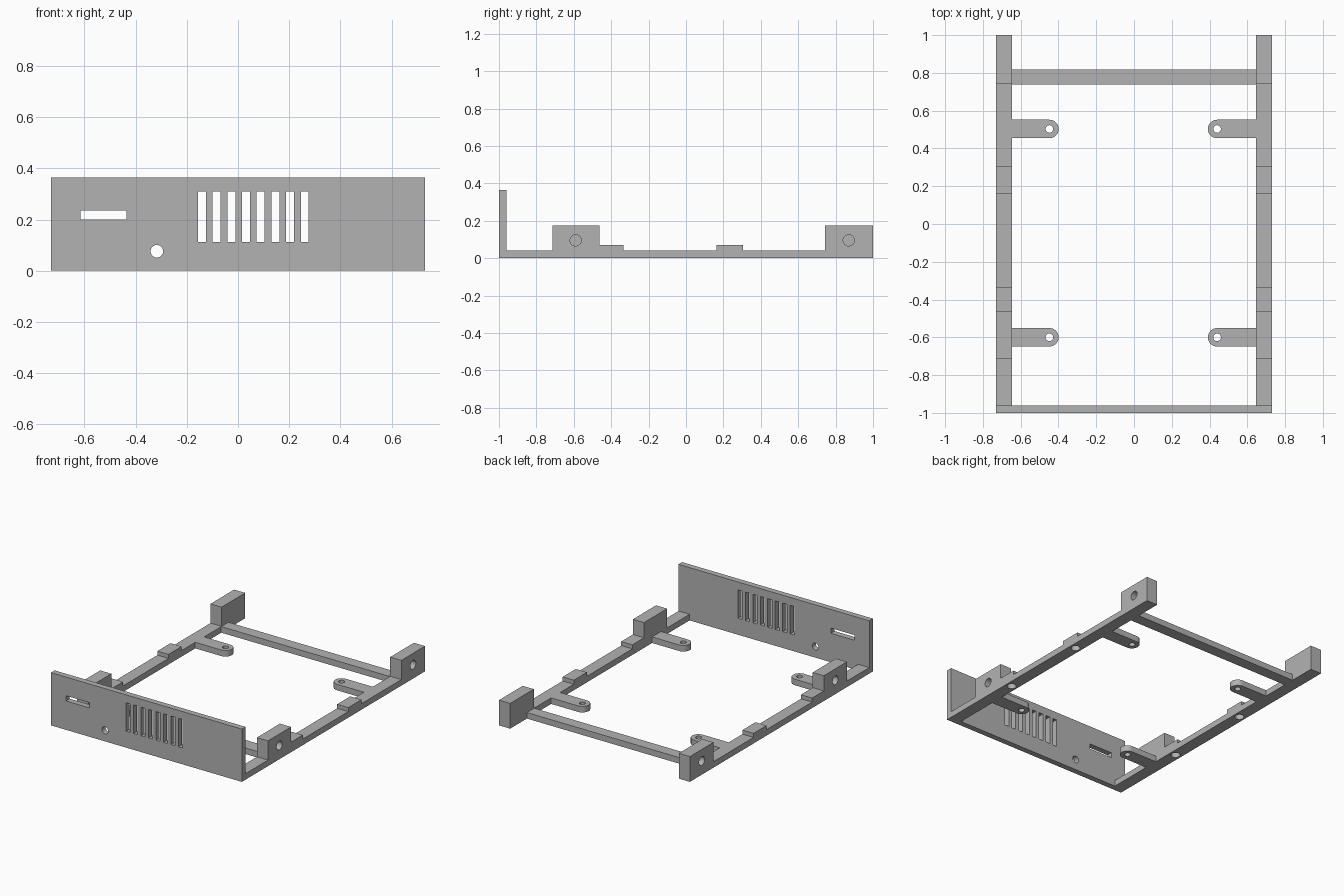
import bpy, bmesh, math
from mathutils import Vector

if "Cube" in bpy.data.objects:
    bpy.data.objects.remove(bpy.data.objects["Cube"])

grey = bpy.data.materials.new("light_grey")
grey.diffuse_color = (0.45, 0.45, 0.45, 1)
grey.use_nodes = True
grey.node_tree.nodes["Principled BSDF"].inputs["Base Color"].default_value = grey.diffuse_color


def prism(name, outline, direction):
    """Extrude a closed outline of 3D points along a direction."""
    bm = bmesh.new()
    face = bm.faces.new([bm.verts.new(p) for p in outline])
    ext = bmesh.ops.extrude_face_region(bm, geom=[face], use_keep_orig=True)
    moved = [g for g in ext["geom"] if isinstance(g, bmesh.types.BMVert)]
    bmesh.ops.translate(bm, verts=moved, vec=Vector(direction))
    bmesh.ops.recalc_face_normals(bm, faces=bm.faces[:])
    mesh = bpy.data.meshes.new(name)
    bm.to_mesh(mesh)
    bm.free()
    mesh.materials.append(grey)
    obj = bpy.data.objects.new(name, mesh)
    bpy.context.collection.objects.link(obj)
    return obj


def box(name, x0, x1, y0, y1, z0, z1):
    return prism(name, [(x0, y0, z0), (x1, y0, z0), (x1, y1, z0), (x0, y1, z0)],
                 (0, 0, z1 - z0))


def rod(center, axis, radius, depth, sides=32):
    """Round cutter centred on a point, along axis 0, 1 or 2."""
    points = []
    for i in range(sides):
        a = 2 * math.pi * i / sides
        p = Vector(center)
        p[(axis + 1) % 3] += radius * math.cos(a)
        p[(axis + 2) % 3] += radius * math.sin(a)
        p[axis] -= depth / 2
        points.append(p)
    d = Vector((0, 0, 0))
    d[axis] = depth
    return prism("cutter", points, d)


def cut(obj, cutters):
    """Subtract the cutters, then delete them."""
    for c in cutters:
        c.hide_render = True
        mod = obj.modifiers.new("cut", "BOOLEAN")
        mod.operation = "DIFFERENCE"
        mod.solver = "EXACT"
        mod.object = c
    bpy.context.view_layer.update()
    graph = bpy.context.evaluated_depsgraph_get()
    mesh = bpy.data.meshes.new_from_object(obj.evaluated_get(graph))
    obj.modifiers.clear()
    obj.data = mesh
    for c in cutters:
        bpy.data.objects.remove(c)


# Front panel with card slot, button hole and vent slots
OUT, IN, T = 0.73, 0.645, 0.042
panel = box("front_panel", -OUT, OUT, -1.0, -0.96, 0, 0.365)
holes = [box("cutter", -0.615, -0.436, -1.1, -0.9, 0.20, 0.236),
         rod((-0.317, -0.98, 0.076), 1, 0.0245, 0.2)]
for i in range(8):
    x = -0.156 + 0.0573 * i
    holes.append(box("cutter", x, x + 0.031, -1.1, -0.9, 0.113, 0.31))
cut(panel, holes)

# Side rails: stepped profile with mounting blocks and raised pads
STEP, BLOCK = 0.07, 0.175
profile = [(-0.96, 0), (1, 0), (1, BLOCK), (0.742, BLOCK), (0.742, T),
           (0.305, T), (0.305, STEP), (0.162, STEP), (0.162, T),
           (-0.335, T), (-0.335, STEP), (-0.463, STEP), (-0.463, BLOCK),
           (-0.715, BLOCK), (-0.715, T), (-0.96, T)]
for side, label in ((-1, "left"), (1, "right")):
    rail = prism(label + "_rail", [(side * IN, y, z) for y, z in profile],
                 (side * (OUT - IN), 0, 0))
    # Blind screw holes in the outer block faces and under the pads
    holes = [rod((side * OUT, y, 0.095), 0, 0.03, 0.12) for y in (-0.59, 0.87)]
    holes += [rod((side * 0.6875, y, 0), 2, 0.03, 0.10) for y in (-0.405, 0.234)]
    cut(rail, holes)

    # Board mounting tabs with rounded ends
    cx = -0.448 if side < 0 else 0.44
    for y, place in ((-0.60, "front"), (0.503, "back")):
        arc = [(cx - side * 0.049 * math.cos(a), y + 0.049 * math.sin(a), 0)
               for a in (math.pi * (i / 16 - 0.5) for i in range(17))]
        tab = prism(f"{label}_{place}_tab",
                    arc + [(side * IN, y + 0.049, 0), (side * IN, y - 0.049, 0)],
                    (0, 0, T))
        cut(tab, [rod((cx, y, T / 2), 2, 0.02, 0.2)])

# Rear crossbar
box("rear_crossbar", -IN, IN, 0.738, 0.817, 0, T)
